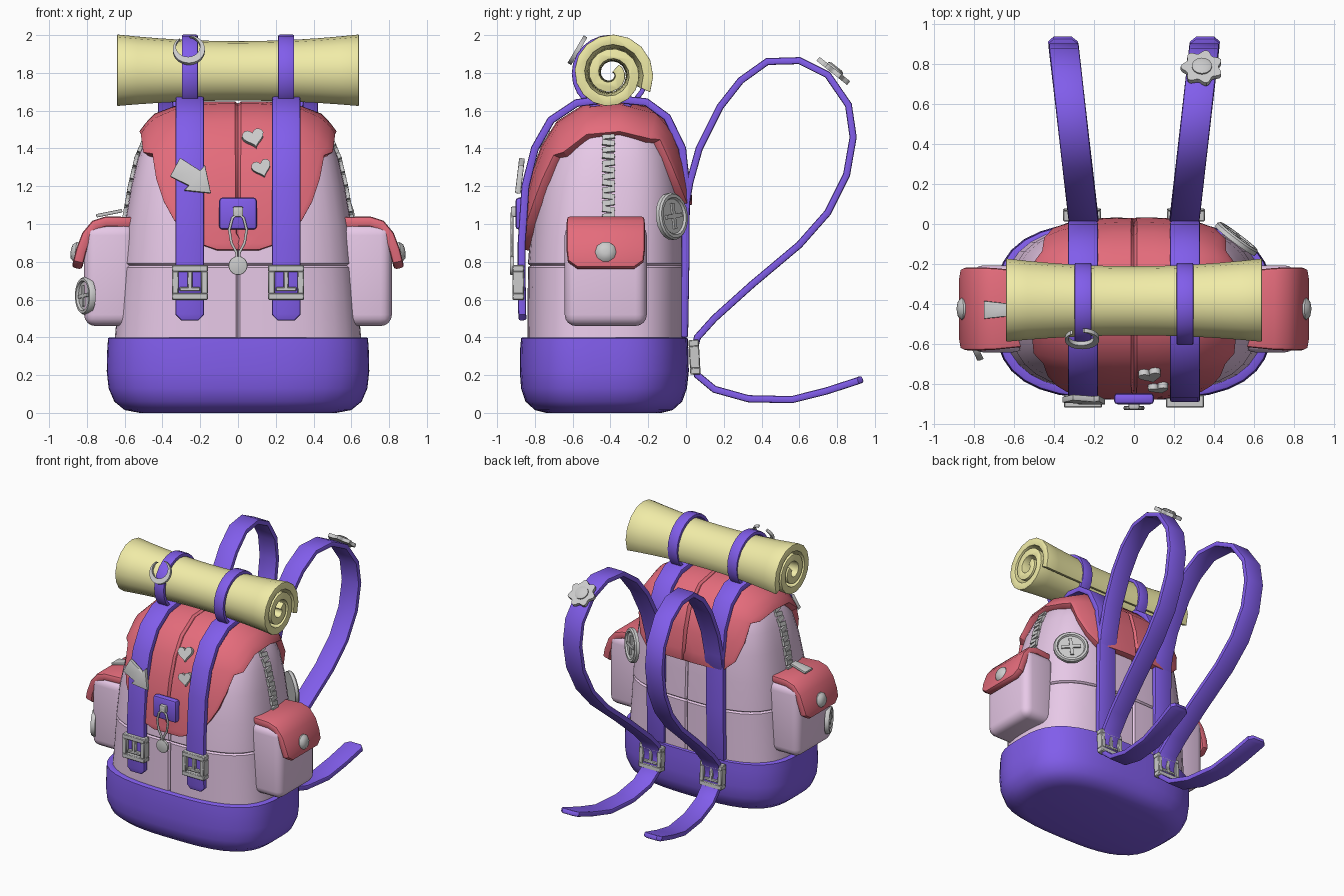
import bpy, bmesh
from math import sin, cos, pi, radians
from mathutils import Vector, Matrix
from mathutils.bvhtree import BVHTree

if "Cube" in bpy.data.objects:
    bpy.data.objects.remove(bpy.data.objects["Cube"])


def material(name, rgb):
    m = bpy.data.materials.new(name)
    m.diffuse_color = (*rgb, 1)
    m.use_nodes = True
    m.node_tree.nodes["Principled BSDF"].inputs["Base Color"].default_value = m.diffuse_color
    return m


PURPLE = material("purple", (.22, .11, .83))
PINK = material("pink", (.80, .58, .80))
RED = material("red", (.78, .15, .20))
YELLOW = material("yellow", (.88, .84, .39))


def finish(name, bm, mat=None, bevel=0, seg=2, limit=1.25):
    bmesh.ops.recalc_face_normals(bm, faces=bm.faces)
    if bevel:
        edges = [e for e in bm.edges if e.calc_face_angle(0) > limit]
        bmesh.ops.bevel(bm, geom=edges, offset=bevel, segments=seg, profile=.5,
                        affect='EDGES', clamp_overlap=True)
    me = bpy.data.meshes.new(name)
    bm.to_mesh(me)
    ob = bpy.data.objects.new(name, me)
    bpy.context.collection.objects.link(ob)
    if mat:
        me.materials.append(mat)
    bpy.ops.object.select_all(action='DESELECT')
    ob.select_set(True)
    bpy.context.view_layer.objects.active = ob
    bpy.ops.object.shade_smooth_by_angle(angle=radians(38))
    return ob


def loft(rings, bm=None, frame=Matrix()):
    bm = bm or bmesh.new()
    vs = [[bm.verts.new(frame @ Vector(p)) for p in r] for r in rings]
    n = len(vs[0])
    for a, b in zip(vs, vs[1:]):
        for i in range(n):
            bm.faces.new((a[i], a[(i + 1) % n], b[(i + 1) % n], b[i]))
    bm.faces.new(vs[0])
    bm.faces.new(vs[-1])
    return bm


def box(bm, loc, size, frame=Matrix()):
    bmesh.ops.create_cube(bm, size=1, matrix=frame @ Matrix.Translation(loc)
                          @ Matrix.Diagonal((*size, 1)))


def frame(loc, normal, spin=0):
    z = Vector(normal).normalized()
    up = Vector((0, 1, 0)) if abs(z.z) > .9 else Vector((0, 0, 1))
    y = (up - z * up.dot(z)).normalized()
    m = Matrix((y.cross(z), y, z)).transposed().to_4x4()
    return Matrix.Translation(loc) @ m @ Matrix.Rotation(spin, 4, 'Z')


def circle(r, z=0, n=20):
    return [(r * cos(2 * pi * i / n), r * sin(2 * pi * i / n), z) for i in range(n)]


def prism(pts, depth, fr, bm=None):
    return loft([[(x, y, z) for x, y, *_ in pts] for z in (0, depth)], bm, fr)


def strip(path, side, halves, thick):
    # flat band following a path
    side, path, rings = Vector(side), [Vector(p) for p in path], []
    for i, p in enumerate(path):
        t = path[min(i + 1, len(path) - 1)] - path[max(i - 1, 0)]
        n = t.cross(side).normalized() * thick / 2
        w = side * halves[i]
        rings.append([p - w - n, p + w - n, p + w + n, p - w + n])
    return loft(rings)


def oval(z, w, yf, yb, inset=0, seam=0):
    # rounded-box outline with optional centre seam notch
    angles = sorted([i * 7.5 for i in range(48)] + [89, 91, 269, 271])
    pts, d, cy = [], (yb - yf) / 2, (yb + yf) / 2
    for a in angles:
        c, s = cos(radians(a)), sin(radians(a))
        r = (abs(c) ** 3 + abs(s) ** 3) ** (-1 / 3)
        if seam and a in (90, 270):
            r *= .972
        pts.append(((w - inset) * r * c, cy + (d - inset) * r * s, z))
    return pts


# main bag with stitched seams
bag = [(.36, .655, -.84, -.005), (.77, .62, -.837, -.003), (.78, .62, -.837, -.003, .012),
       (.79, .62, -.837, -.003), (1.0, .60, -.82, -.01), (1.2, .565, -.79, -.02),
       (1.35, .53, -.745, -.045), (1.48, .475, -.68, -.09), (1.56, .40, -.60, -.16),
       (1.60, .25, -.50, -.27)]
bm = loft([oval(*r, *([0] if len(r) == 4 else []), 1) for r in bag])
bmesh.ops.recalc_face_normals(bm, faces=bm.faces)
surface = BVHTree.FromBMesh(bm)
finish("bag_body", bm, PINK)

# purple bottom
base = [(0, .52, -.74, -.13), (.015, .60, -.80, -.07), (.06, .655, -.85, -.02),
        (.13, .685, -.873, .005), (.22, .695, -.88, .015), (.34, .692, -.878, .012),
        (.395, .688, -.873, .009), (.40, .68, -.865, .0), (.40, .64, -.83, -.03)]
finish("bag_base", loft([oval(*r) for r in base]), PURPLE)

# top flap draped over the bag: y, z, half width
flap = [(-.83, .86, .11), (-.83, .895, .21), (-.83, .95, .28), (-.82, 1.02, .335),
        (-.81, 1.12, .395), (-.79, 1.25, .45), (-.745, 1.4, .495), (-.66, 1.52, .52),
        (-.52, 1.6, .51), (-.35, 1.61, .5), (-.19, 1.58, .5), (-.09, 1.47, .5),
        (-.04, 1.32, .48), (-.02, 1.18, .41), (-.01, 1.1, .32)]
us = [-1, -.92, -.8, -.6, -.4, -.2, -.03, 0, .03, .2, .4, .6, .8, .92, 1]
rings = []
for y, z, w in flap:
    outer, inner = [], []
    for u in us:
        drop = .13 * abs(u) ** 3 if z > 1.5 else 0
        loc, n, _, _ = surface.find_nearest(Vector((w * u, y, z - drop)))
        if u == 0:
            loc.x = n.x = 0
        outer.append(loc + n * (.036 if u == 0 else .048))
        inner.append(loc - n * .012)
    rings.append(outer + inner[::-1])
finish("top_flap", loft(rings), RED, .014)

# rolled mat: pinched spiral
rings = []
for i in range(13):
    x = -.64 + 1.28 * i / 12
    k = 1 - .17 * (1 - (x / .64) ** 2)
    outer, inner = [], []
    for j in range(37):
        t = 2.2 * j / 36
        a = radians(-25) + 2 * pi * t
        for side, h in ((outer, .027), (inner, -.027)):
            r = (.205 - .075 * t + h) * k
            side.append((x, -.4 + r * cos(a), 1.795 + r * sin(a)))
    rings.append(outer + inner[::-1])
finish("rolled_mat", loft(rings), YELLOW, .01)

strap = [(-.865, .49), (-.867, .52), (-.87, .7), (-.87, .9), (-.85, 1.2), (-.80, 1.4),
         (-.715, 1.55), (-.58, 1.64), (-.4, 1.665), (-.21, 1.645), (-.1, 1.565),
         (-.02, 1.4), (0, 1.2), (-.003, .8), (-.01, .40)]
loop = [(.0, 1.1), (.02, 1.22), (.07, 1.4), (.18, 1.62), (.29, 1.76), (.43, 1.86),
        (.60, 1.865), (.75, 1.79), (.86, 1.63), (.885, 1.46), (.85, 1.26), (.75, 1.06),
        (.60, .89), (.35, .68), (.15, .5), (.06, .4), (.035, .3), (.06, .2), (.15, .125),
        (.33, .075), (.56, .07), (.74, .115), (.91, .17), (.935, .18)]


def buckle(name, fr, depth):
    bm = bmesh.new()
    for k in (-1, 1):
        box(bm, (0, k * .074, 0), (.19, .036, depth), fr)
        box(bm, (k * .077, 0, 0), (.036, .12, depth), fr)
    box(bm, (0, .01, .005), (.026, .10, depth * .7), fr)
    box(bm, (0, -.035, .005), (.11, .022, depth * .7), fr)
    finish(name, bm, None, .005, 1)


def cross_button(name, r, loc, normal):
    fr = frame(loc, normal, .1)
    bm = loft([circle(r), circle(r, .022), circle(r * .93, .032), circle(r * .8, .032),
               circle(r * .74, .02)], None, fr)
    box(bm, (0, 0, .02), (r * 1.1, r * .18, .022), fr)
    box(bm, (0, 0, .02), (r * .18, r * 1.1, .022), fr)
    finish(name, bm)


for s, tag in ((1, "right"), (-1, "left")):
    # long straps, shoulder loops and mat ties
    x = .255 * s
    finish("front_strap_" + tag, strip([(x, y, z) for y, z in strap], (1, 0, 0),
           [.045] + [.075] * 14, .042), PURPLE, .01)
    finish("shoulder_strap_" + tag,
           strip([(s * (.25 + .115 * y), y, z) for y, z in loop], (1, 0, 0),
                 [.075] * 23 + [.045], .038), PURPLE, .01)
    ring = [(x, -.4 + .192 * sin(a), 1.797 - .192 * cos(a))
            for a in [2 * pi * i / 24 for i in range(25)]]
    finish("mat_tie_" + tag, strip(ring, (1, 0, 0), [.042] * 25, .026), PURPLE, .006)
    buckle("front_buckle_" + tag, frame((x, -.888, .69), (0, -1, 0)), .062)
    buckle("back_buckle_" + tag, frame((.26 * s, .045, .295), (0, 1, .06)), .055)

    # side pocket with its flap and snap
    bm = bmesh.new()
    box(bm, (.68 * s, -.425, .73), (.27, .435, .54))
    finish("side_pocket_" + tag, bm, PINK, .06, 4)
    lid = [(.55, 1.01, .19), (.70, 1.012, .205), (.755, .995, .207), (.80, .94, .207),
           (.83, .86, .207), (.845, .80, .20), (.853, .765, .15)]
    finish("pocket_flap_" + tag, strip([(s * a, -.425, z) for a, z, _ in lid], (0, 1, 0),
           [h for *_, h in lid], .055), RED, .015)
    finish("pocket_snap_" + tag,
           loft([circle(.056, 0, 10), circle(.056, .014, 10), circle(.04, .032, 10),
                 circle(.015, .038, 10)], None, frame((.848 * s, -.425, .85), (s, 0, .15))))

    # zip teeth running up the side
    bm = bmesh.new()
    for i in range(14):
        z = 1.04 + i * .035
        loc, n, _, _ = surface.ray_cast(Vector((2 * s, -.41, z)), Vector((-s, 0, 0)))
        box(bm, (0, 0, 0), (.066, .029, .036), frame(loc, n, .13 * (-1) ** i))
    finish("zip_" + tag, bm)

# clasp with hanging charm
bm = bmesh.new()
box(bm, (0, -.875, 1.055), (.2, .055, .17))
finish("clasp", bm, PURPLE, .018)
bm = bmesh.new()
box(bm, (0, -.91, 1.065), (.055, .035, .055))
finish("clasp_knob", bm, None, .008)
curve = bpy.data.curves.new("charm_wire", 'CURVE')
curve.dimensions = '3D'
curve.bevel_depth = .008
curve.bevel_resolution = 1
spline = curve.splines.new('POLY')
wire = [(0, 1.06), (.03, 1.03), (.046, .97), (.035, .90), (.008, .85), (.008, .81),
        (-.008, .81), (-.008, .85), (-.035, .90), (-.046, .97), (-.03, 1.03)]
spline.points.add(len(wire) - 1)
for p, (x, z) in zip(spline.points, wire):
    p.co = (x, -.921, z, 1)
spline.use_cyclic_u = True
bpy.context.collection.objects.link(bpy.data.objects.new("charm_wire", curve))
finish("charm", prism(circle(.05), .022, frame((0, -.91, .78), (0, -1, 0))), None, .005)

# decorative pins
arrow = [(-.057, .109), (.05, .04), (.075, .072), (.107, -.081), (-.036, -.065),
         (-.01, -.04), (-.11, .009)]
finish("arrow_pin", prism(arrow, .03, frame((-.25, -.866, 1.24), (0, -1, .12))), None, .005)
for i, (x, z, r, spin) in enumerate(((.08, 1.43, .058, .25), (.123, 1.28, .052, .3))):
    loc, n, _, _ = surface.ray_cast(Vector((x, -2, z)), Vector((0, 1, 0)))
    heart = [(r * sin(a) ** 3, r / 16 * (13 * cos(a) - 5 * cos(2 * a) - 2 * cos(3 * a)
              - cos(4 * a))) for a in [2 * pi * k / 24 for k in range(24)]]
    finish(f"heart_pin_{i + 1}", prism(heart, .03, frame(loc + n * .042, n, spin)))
out = [radians(115 + 310 * k / 22) for k in range(23)]
moon = [(.085 * cos(a), .085 * sin(a)) for a in out]
moon += [(.064 * cos(a), .017 + .064 * sin(a)) for a in out[::-1]]
finish("moon_pin", prism(moon, .022, frame((-.26, -.565, 1.915), (0, -.85, .5), .3)))
flower = [((.094 + .012 * cos(7 * a)) * cos(a), (.094 + .012 * cos(7 * a)) * sin(a))
          for a in [2 * pi * k / 56 for k in range(56)]]
fr = frame((.34, .772, 1.80), (0, .62, .78))
bm = prism(flower, .026, fr)
loft([circle(.05, .02), circle(.05, .034), circle(.035, .042)], bm, fr)
finish("flower_pin", bm)
cross_button("button_back", .125, (.505, -.085, 1.04), (.6, .8, .08))
cross_button("button_pocket", .10, (-.795, -.585, .62), (-.9, -.42, 0))
pull = [(-.07, -.045), (.07, -.03), (.07, .03), (-.07, .045)]
finish("zip_pull", prism(pull, .018, frame((-.68, -.43, 1.048), (-.2, 0, 1))), None, .004)
